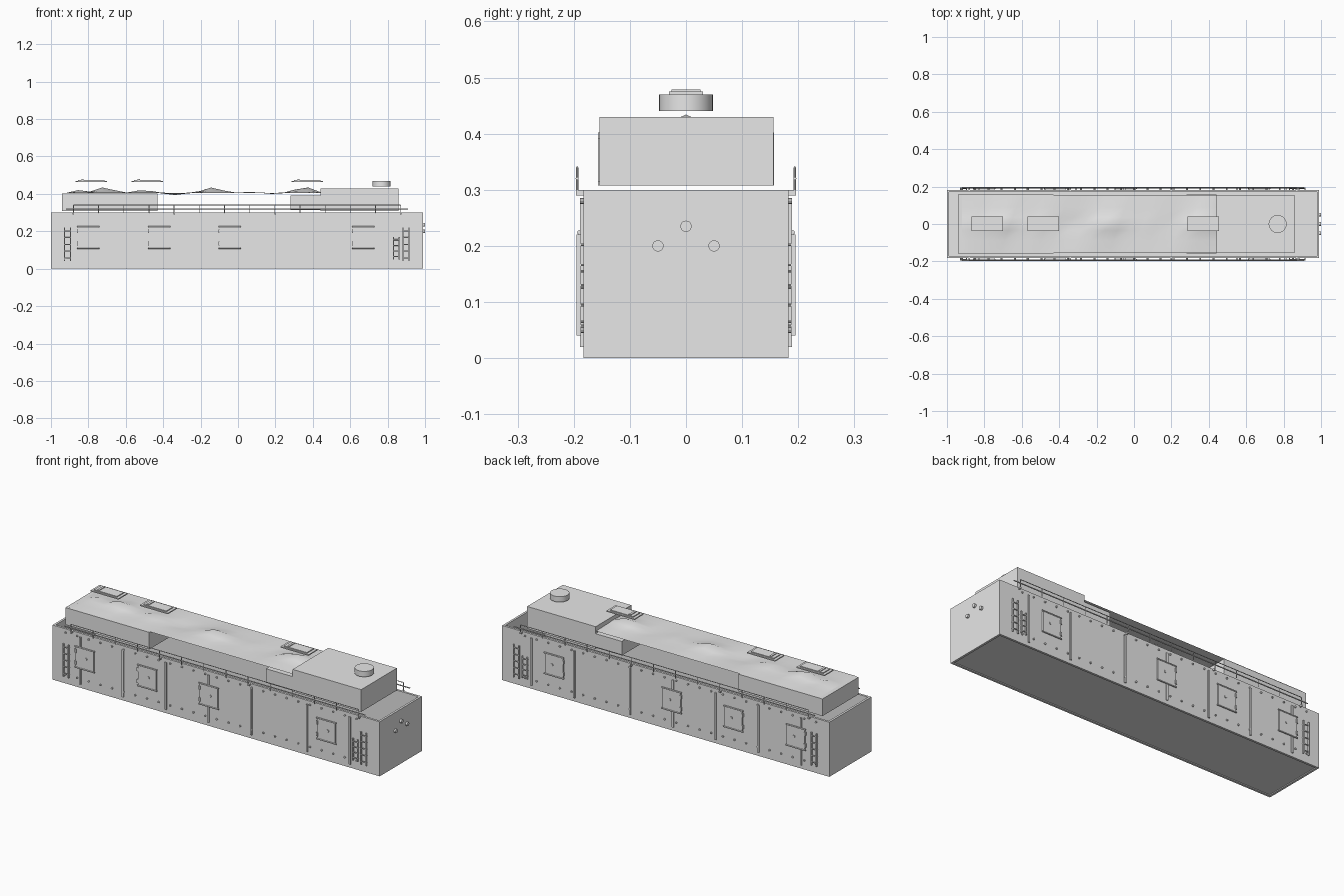
import bpy, bmesh, math
from mathutils import Vector

if "Cube" in bpy.data.objects:
    bpy.data.objects.remove(bpy.data.objects["Cube"])

grey = bpy.data.materials.new("plain grey")
grey.diffuse_color = (0.8, 0.8, 0.8, 1)
grey.use_nodes = True
grey.node_tree.nodes["Principled BSDF"].inputs["Base Color"].default_value = grey.diffuse_color


def finish(name, bm):
    me = bpy.data.meshes.new(name)
    bm.to_mesh(me)
    bm.free()
    me.materials.append(grey)
    ob = bpy.data.objects.new(name, me)
    bpy.context.collection.objects.link(ob)
    return ob


def add_box(bm, x0, x1, y0, y1, z0, z1):
    vs = bmesh.ops.create_cube(bm, size=1)["verts"]
    for v in vs:
        v.co = Vector((x1 if v.co.x > 0 else x0,
                       y1 if v.co.y > 0 else y0,
                       z1 if v.co.z > 0 else z0))


def add_rod(bm, a, b, r, n=8):
    a, b = Vector(a), Vector(b)
    vs = bmesh.ops.create_cone(bm, cap_ends=True, segments=n, radius1=r,
                               radius2=r, depth=(b - a).length)["verts"]
    q = (b - a).to_track_quat('Z', 'Y')
    for v in vs:
        v.co = q @ v.co + (a + b) / 2


def boxes(name, *dims):
    bm = bmesh.new()
    for d in dims:
        add_box(bm, *d)
    return finish(name, bm)


# Open-topped hull: four walls and a floor set slightly up
W, T = 0.183, 0.012
boxes("hull_walls", (-1, 0.99, -W, -W + T, 0, 0.3), (-1, 0.99, W - T, W, 0, 0.3),
      (-1, -1 + T, -W + T, W - T, 0, 0.3), (0.99 - T, 0.99, -W + T, W - T, 0, 0.3))
boxes("hull_floor", (-1 + T, 0.99 - T, -W + T, W - T, 0.005, 0.017))

# Raised housings above the hull
boxes("rear_housing", (-0.94, -0.43, -0.157, 0.157, 0.308, 0.402))
boxes("cab_step", (0.28, 0.44, -0.157, 0.157, 0.315, 0.392))
boxes("cab", (0.44, 0.857, -0.154, 0.156, 0.308, 0.43))

# Crumpled roof sheet, with a rippled ridge and sheared folds
bm = bmesh.new()
ridge = [.405, .42, .412, .434, .42, .405, .418, .416, .402, .394, .402, .414,
         .434, .418, .406, .41, .408, .40, .404, .424, .434, .41]
rows = [(-.155, 0), (-.09, .2), (-.035, .45), (0, 1), (.035, .45), (.09, .2), (.155, 0)]
grid = []
for i, h in enumerate(ridge):
    x = -0.92 + i * 1.36 / (len(ridge) - 1)
    grid.append([bm.verts.new((x + (0 if i in (0, len(ridge) - 1) else 0.35 * y), y,
                               0.405 + (h - 0.405) * k)) for y, k in rows])
for a, b in zip(grid, grid[1:]):
    for j in range(len(rows) - 1):
        bm.faces.new((a[j], b[j], b[j + 1], a[j + 1]))
for f in bm.faces:
    f.smooth = True
finish("roof_sheet", bm)

# Roof hatches with bevelled lids and a grip
for n, x in enumerate((-0.87, -0.57, 0.285)):
    bm = bmesh.new()
    add_box(bm, x, x + 0.17, -0.038, 0.04, 0.464, 0.47)
    add_box(bm, x + 0.015, x + 0.155, -0.03, 0.03, 0.47, 0.475)
    add_box(bm, x + 0.033, x + 0.045, -0.026, 0.026, 0.475, 0.479)
    finish(f"roof_hatch_{n + 1}", bm)

# Round vent on the cab
bm = bmesh.new()
add_rod(bm, (0.768, 0, 0.44), (0.768, 0, 0.47), 0.048, 32)
finish("roof_vent", bm)
bpy.context.view_layer.objects.active = bpy.data.objects["roof_vent"]
bpy.data.objects["roof_vent"].select_set(True)
bpy.ops.object.shade_smooth_by_angle()

# Three end lamps
bm = bmesh.new()
for y, z in ((-0.05, 0.2), (0.05, 0.2), (0, 0.235)):
    add_rod(bm, (0.988, y, z), (1.0, y, z), 0.01, 20)
finish("end_lamps", bm)

for side, s in (("front", -1), ("back", 1)):
    def span(a, b):
        return sorted((s * (W + a), s * (W + b)))

    # Vertical seam strips
    boxes(side + "_seams", *[(x - .005, x + .005, *span(-.001, .006), .02, .28)
                             for x in (-.83, -.57, -.31, -.05, .21, .55, .81)])

    # Side doors with rails, hinges and a knob
    bm = bmesh.new()
    for x in (-.8, -.42, -.045, .67):
        add_box(bm, x - .055, x + .055, *span(-.001, .008), .112, .222)
        for z in (.11, .224):
            add_rod(bm, (x - .06, s * (W + .007), z), (x + .06, s * (W + .007), z), .004)
        for z in (.135, .2):
            add_box(bm, x - .06, x - .05, *span(0, .011), z - .01, z + .01)
        add_rod(bm, (x + .01, s * (W + .006), .17), (x + .01, s * (W + .012), .17), .007)
    finish(side + "_doors", bm)

    # Rivet rows
    bm = bmesh.new()
    for i in range(26):
        for z in (.05, .28):
            x = -.92 + i * .0708
            add_rod(bm, (x, s * (W - .001), z), (x, s * (W + .006), z), .005)
    finish(side + "_rivets", bm)

    # Ladders
    bm = bmesh.new()
    for x0, x1, z0, z1, n in ((-.928, -.896, .04, .22, 5), (.882, .914, .04, .22, 5),
                              (.832, .862, .05, .17, 4)):
        for x in (x0, x1):
            add_box(bm, x - .003, x + .003, *span(.004, .012), z0, z1)
        for i in range(n):
            z = z0 + (i + .5) * (z1 - z0) / n
            add_rod(bm, (x0, s * (W + .008), z), (x1, s * (W + .008), z), .003)
            for x in (x0, x1):
                add_rod(bm, (x, s * W, z), (x, s * (W + .008), z), .002)
    finish(side + "_ladders", bm)

    # Handrail: two bars on posts
    bm = bmesh.new()
    y = s * (W + .011)
    add_rod(bm, (-.88, y, .34), (.87, y, .34), .002)
    add_rod(bm, (-.92, y, .32), (.91, y, .32), .003)
    for i in range(14):
        x = -.88 + i * 1.75 / 13
        add_rod(bm, (x, y, .298), (x, y, .34), .002)
    for x in (-.88, -.34, .2, .87):
        add_box(bm, x - .004, x + .004, *span(-.002, .013), .29, .3)
    finish(side + "_handrail", bm)
